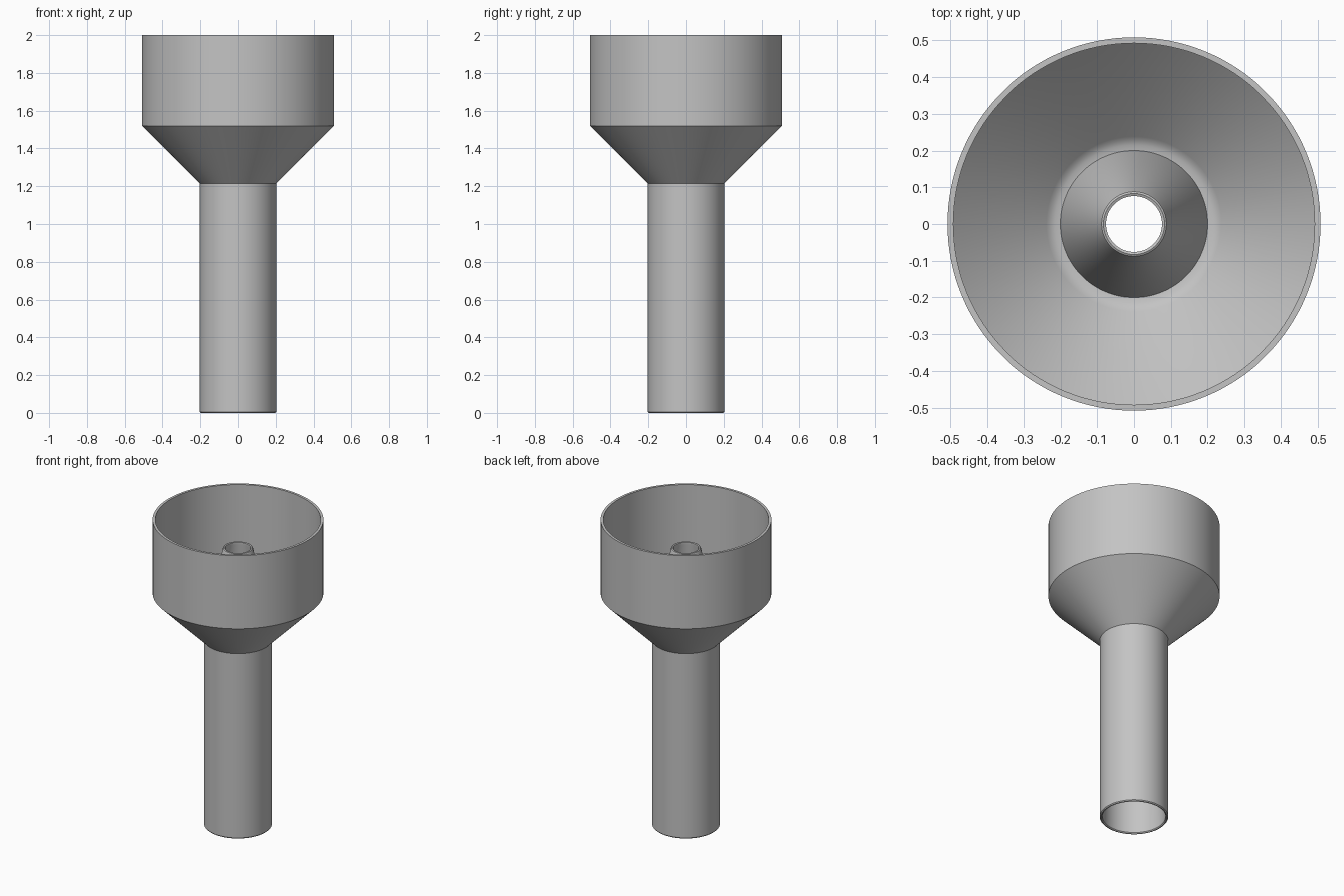
import bpy, bmesh, math

cube = bpy.data.objects.get("Cube")
if cube:
    bpy.data.objects.remove(cube, do_unlink=True)

grey = bpy.data.materials.new("plain grey")
grey.use_nodes = True
colour = (0.55, 0.55, 0.55, 1)
grey.diffuse_color = colour
grey.node_tree.nodes["Principled BSDF"].inputs["Base Color"].default_value = colour

SEGMENTS = 128


def lathe(name, profile):
    """Revolve a closed (radius, height) loop around the z axis."""
    bm = bmesh.new()
    rings = []
    for r, z in profile:
        rings.append([bm.verts.new((r * math.cos(a), r * math.sin(a), z))
                      for a in (2 * math.pi * i / SEGMENTS for i in range(SEGMENTS))])
    for lower, upper in zip(rings, rings[1:] + rings[:1]):
        for i in range(SEGMENTS):
            j = (i + 1) % SEGMENTS
            bm.faces.new((lower[i], lower[j], upper[j], upper[i]))
    bmesh.ops.recalc_face_normals(bm, faces=bm.faces)
    mesh = bpy.data.meshes.new(name)
    bm.to_mesh(mesh)
    bm.free()
    mesh.materials.append(grey)
    obj = bpy.data.objects.new(name, mesh)
    bpy.context.collection.objects.link(obj)
    bpy.ops.object.select_all(action="DESELECT")
    obj.select_set(True)
    bpy.context.view_layer.objects.active = obj
    bpy.ops.object.shade_smooth_by_angle(angle=math.radians(30))
    return obj


# Outside of the stem, flare and cup, then the rim
outside = [(0.198, 0), (0.203, 0.006), (0.203, 1.215), (0.508, 1.52), (0.508, 2)]
# Inside of the cup and flare, rounding into a narrow gutter
cup_inside = [(0.492, 2), (0.492, 1.53), (0.238, 1.276),
              (0.228, 1.268), (0.215, 1.262), (0.2, 1.26)]
# Raised hollow centre cone with a rounded lip
centre_cone = [(0.092, 1.805), (0.088, 1.815), (0.083, 1.818), (0.076, 1.815)]
# Underside of the cone and the bore of the stem
bore = [(0.076, 1.80), (0.187, 1.225), (0.187, 0.006), (0.192, 0)]

lathe("funnel_body", outside + cup_inside + centre_cone + bore)
